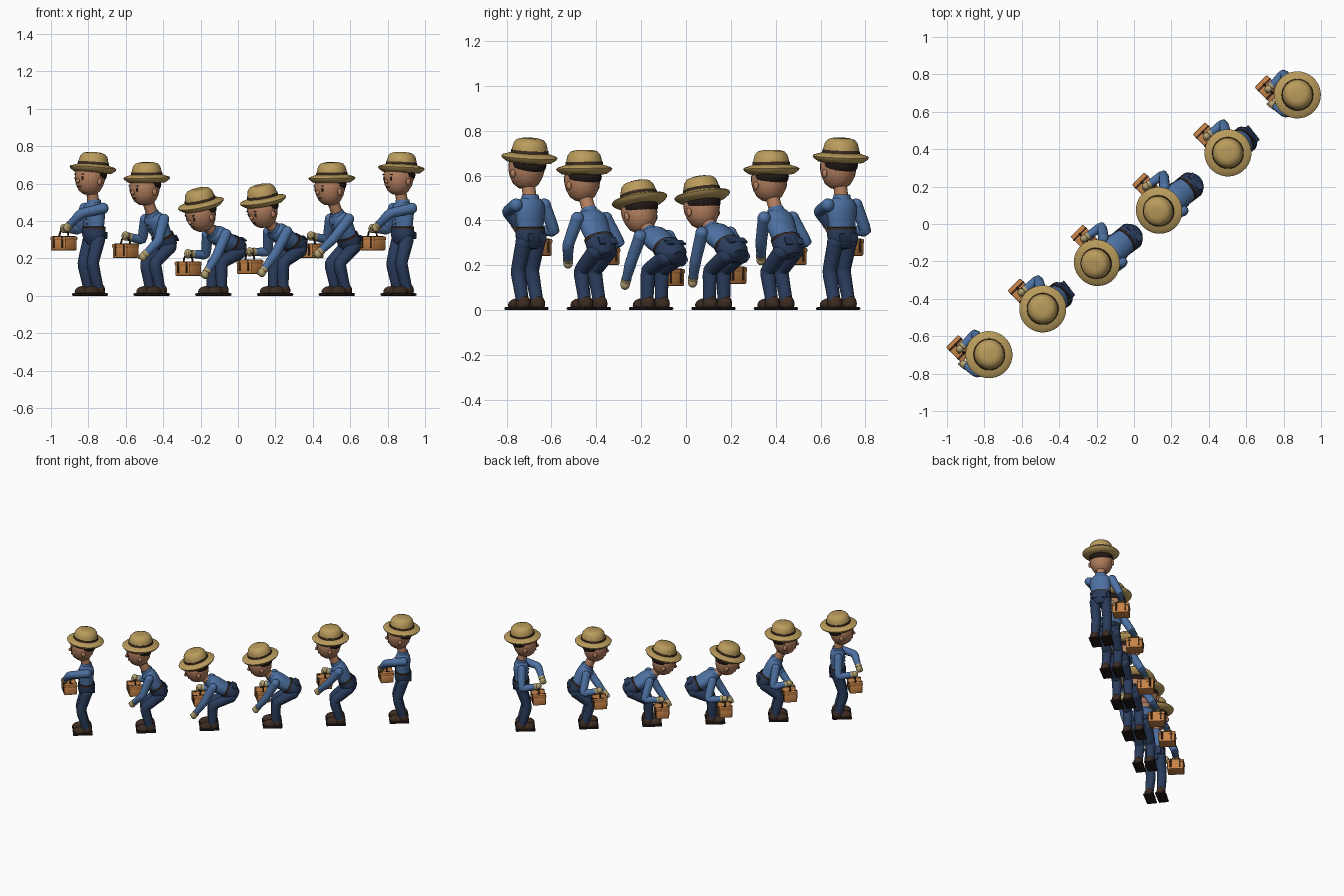
import bpy, bmesh, math
from mathutils import Vector, Matrix

if "Cube" in bpy.data.objects:
    bpy.data.objects.remove(bpy.data.objects["Cube"])

def material(name, rgb):
    m = bpy.data.materials.new(name)
    m.diffuse_color = (*[(c / 255) ** 2.2 for c in rgb], 1)
    m.use_nodes = True
    m.node_tree.nodes["Principled BSDF"].inputs["Base Color"].default_value = m.diffuse_color
    return m

SHIRT = material("shirt_blue", (78, 112, 160))
JEANS = material("denim_navy", (46, 62, 92))
SKIN = material("skin", (178, 126, 95))
STRAW = material("straw", (184, 154, 92))
DARK = material("dark_brown", (62, 47, 38))
BLACK = material("hair_black", (38, 30, 28))
GLOVE = material("glove", (176, 158, 112))
BAG = material("bag_leather", (198, 130, 72))

figure = Matrix()   # placement of the figure being built
number = 0

def P(u, v, z):
    """Forward, right and up, in the figure's own frame (it faces -y)."""
    return Vector((-v, -u, z))

def finish(bm, name, mat, M=Matrix()):
    bmesh.ops.recalc_face_normals(bm, faces=bm.faces[:])
    me = bpy.data.meshes.new(name)
    bm.to_mesh(me)
    bm.free()
    me.transform(M)
    me.materials.append(mat)
    for p in me.polygons:
        p.use_smooth = True
    me.set_sharp_from_angle(angle=math.radians(40))
    ob = bpy.data.objects.new(f"{name}_{number}", me)
    bpy.context.collection.objects.link(ob)
    ob.matrix_world = figure
    return ob

def ball(name, mat, loc, size, M=Matrix(), seg=20, floor=None):
    bm = bmesh.new()
    bmesh.ops.create_uvsphere(bm, u_segments=seg, v_segments=seg // 2 + 2, radius=1)
    bmesh.ops.transform(bm, verts=bm.verts, matrix=Matrix.Translation(loc) @ Matrix.Diagonal((*size, 1)))
    if floor is not None:
        for v in bm.verts:
            v.co.z = max(v.co.z, floor)
    return finish(bm, name, mat, M)

def box(name, mat, loc, size, bevel, M=Matrix()):
    bm = bmesh.new()
    bmesh.ops.create_cube(bm, size=1)
    bmesh.ops.transform(bm, verts=bm.verts, matrix=Matrix.Translation(loc) @ Matrix.Diagonal((*size, 1)))
    bmesh.ops.bevel(bm, geom=bm.edges[:], offset=bevel, segments=2, affect='EDGES', profile=0.5)
    return finish(bm, name, mat, M)

def bridge(bm, rings, cap):
    n = len(rings[0])
    for a, b in zip(rings, rings[1:]):
        for i in range(n):
            bm.faces.new((a[i], a[(i + 1) % n], b[(i + 1) % n], b[i]))
    if cap:
        bm.faces.new(rings[0])
        bm.faces.new(rings[-1])

def lathe(name, mat, profile, M, squash=1.0, closed=False, n=28):
    bm = bmesh.new()
    if closed:
        profile = profile + profile[:1]
    rings = [[bm.verts.new((r * math.cos(t), r * squash * math.sin(t), z))
              for t in [2 * math.pi * i / n for i in range(n)]] for r, z in profile]
    bridge(bm, rings, not closed)
    bmesh.ops.remove_doubles(bm, verts=bm.verts, dist=1e-6)
    return finish(bm, name, mat, M)

def tube(name, mat, pts, radii, M=Matrix(), n=14, ref=(1, 0, 0)):
    bm, rings, ref = bmesh.new(), [], Vector(ref)
    for i, p in enumerate(pts):
        t = (pts[min(i + 1, len(pts) - 1)] - pts[max(i - 1, 0)]).normalized()
        x = (ref - t * t.dot(ref)).normalized()
        y = t.cross(x)
        rings.append([bm.verts.new(p + radii[i] * (x * math.cos(a) + y * math.sin(a)))
                      for a in [2 * math.pi * k / n for k in range(n)]])
    bridge(bm, rings, True)
    return finish(bm, name, mat, M)

def joint(a, b, l1, l2, pole):
    """Middle joint of a two-part limb, bending toward the pole."""
    d = (b - a).length
    s = max(1, d * 1.004 / (l1 + l2))
    l1, l2 = l1 * s, l2 * s
    t = (b - a).normalized()
    along = (l1 * l1 - l2 * l2 + d * d) / (2 * d)
    side = (pole - t * t.dot(pole)).normalized()
    return a + t * along + side * math.sqrt(max(0, l1 * l1 - along * along))

def limb(name, mat, a, k, b, r):
    pts = [a, a.lerp(k, .5), a.lerp(k, .84), k.lerp((a + b) / 2, .06), k.lerp(b, .16), k.lerp(b, .55), b]
    tube(name, mat, pts, [r[0], (r[0] + r[1]) / 2, r[1], r[1], r[1], (r[1] + r[2]) / 2, r[2]])
    ball(name + "_top", mat, a, (r[0] * 1.03,) * 3, seg=14)

def build(hip, neck, head, tilt, left_hand, left_pole, bag):
    # torso, belt and pelvis
    lean = math.atan2(neck[0] - hip[0], neck[1] - hip[1])
    T = Matrix.Translation(P(hip[0], 0, hip[1])) @ Matrix.Rotation(lean, 4, 'X')
    lathe("shirt", SHIRT, [(.001, -.01), (.062, 0), (.066, .05), (.073, .11), (.071, .145),
                           (.055, .168), (.03, .182), (.001, .184)], T, .7)
    lathe("belt", DARK, [(.067, .03), (.072, .032), (.072, .044), (.067, .046)], T, .76, True)
    lathe("trouser_seat", JEANS, [(.001, -.055), (.04, -.05), (.064, -.025), (.071, .005), (.07, .034), (.001, .036)], T, .82)
    lathe("collar", SHIRT, [(.03, .166), (.043, .168), (.038, .19), (.03, .19)], T, .9, True)
    for i in range(4):
        ball("button", DARK, (0, -.049 - .002 * i, .06 + .026 * i), (.004, .004, .004), T, 8)
    for s in (-1, 1):
        box("back_pocket", JEANS, (s * .032, .051, -.002), (.036, .01, .036), .003, T)
    # legs and shoes
    for s, side in ((1, "right"), (-1, "left")):
        h, a = P(hip[0], s * .037, hip[1] - .025), P(-.02, s * .041, .045)
        limb(side + "_leg", JEANS, h, joint(h, a, .133, .133, P(1, 0, .2)), a, (.037, .033, .029))
        ball(side + "_shoe", DARK, P(.018, s * .041, .022), (.033, .05, .03), floor=.008)
        ball(side + "_shoe_heel", DARK, P(-.026, s * .041, .028), (.032, .036, .04), floor=.008)
        box(side + "_shoe_sole", BLACK, P(.002, s * .041, .007), (.07, .134, .014), .006)
    # neck and head
    H = Matrix.Translation(P(head[0], 0, head[1])) @ Matrix.Rotation(tilt, 4, 'X')
    tube("neck", SKIN, [T @ Vector((0, 0, .165)), H @ Vector((0, .012, -.04))], [.031, .031])
    lathe("face", SKIN, [(.001, -.082), (.03, -.078), (.055, -.06), (.071, -.03), (.079, .0), (.08, .03),
                         (.07, .06), (.04, .078), (.001, .084)], H, 1.03)
    ball("hair", BLACK, (0, .012, .03), (.081, .08, .055), H)
    ball("nose", SKIN, (0, -.08, -.012), (.011, .013, .012), H, 12)
    for s in (-1, 1):
        ball("ear", SKIN, (s * .08, .006, -.01), (.01, .014, .019), H, 12)
        ball("eye", BLACK, (s * .029, -.073, .004), (.008, .005, .012), H, 12)
        box("eyebrow", BLACK, (s * .03, -.075, .024), (.022, .007, .005), .002, H)
    ball("mouth", DARK, (0, -.069, -.042), (.016, .004, .003), H, 10)
    # straw hat with band
    B = H @ Matrix.Translation((0, .016, .065))
    lathe("straw_hat", STRAW, [(.001, -.02), (.07, -.028), (.1, -.024), (.121, -.009), (.126, 0), (.12, .006), (.1, .012),
                               (.083, .018), (.079, .04), (.073, .062), (.06, .077), (.035, .084), (.001, .082)], B, n=32)
    lathe("hat_band", DARK, [(.078, .015), (.085, .016), (.083, .03), (.077, .03)], B, closed=True, n=32)
    # arms and gloves
    grip = P(bag[0], bag[1], bag[2] + .08)
    for s, side, hand, pole in ((1, "right", grip, P(-.5, .5, -1)), (-1, "left", P(*left_hand), P(*left_pole))):
        sh = T @ Vector((-s * .08, 0, .143))
        k = joint(sh, hand, .128, .115, pole)
        w = hand + (k - hand).normalized() * .022
        limb(side + "_sleeve", SHIRT, sh, k, w, (.029, .026, .02))
        t = (hand - k).normalized()
        tube(side + "_glove_cuff", GLOVE, [w - t * .008, w + t * .008], [.023, .022])
        ball(side + "_glove", GLOVE, hand, (.021, .022, .025), seg=14)
        ball(side + "_thumb", GLOVE, hand + P(.014, -s * .013, -.002), (.008, .011, .012), seg=10)
    # bag with lid, straps, handle
    G = Matrix.Translation(P(*bag)) @ Matrix.Rotation(math.radians(7), 4, 'Z')
    box("bag_body", BAG, (0, 0, -.008), (.112, .088, .06), .006, G)
    box("bag_lid", BAG, (0, 0, .027), (.117, .093, .022), .006, G)
    for s in (-1, 1):
        box("bag_strap", DARK, (s * .032, 0, .008), (.011, .097, .063), .002, G)
    arch = [Vector((.034 * math.cos(a), 0, .034 + .045 * math.sin(a))) for a in [math.pi * i / 10 for i in range(11)]]
    tube("bag_handle", DARK, arch, [.005] * 11, G, 8, (0, 1, 0))

# hip (forward, up), neck, head, head tilt, left hand, left elbow direction, bag
across, back = (.5, -1, 1), (-.6, -1, .2)
POSES = [
    ((-.025, .325), (-.025, .505), (.003, .62), -.09, (.12, .045, .365), across, (.085, .12, .28)),
    ((-.09, .285), (.0, .44), (.05, .565), .02, (.095, -.045, .21), back, (.07, .14, .24)),
    ((-.145, .258), (.015, .348), (.085, .425), .27, (.108, -.065, .115), back, (.06, .145, .145)),
    ((-.138, .268), (.02, .365), (.085, .445), .22, (.115, -.03, .125), back, (.06, .145, .155)),
    ((-.085, .285), (.0, .44), (.05, .565), .02, (.122, .01, .225), back, (.07, .14, .24)),
    ((-.025, .325), (-.025, .505), (.003, .62), -.06, (.12, .045, .365), across, (.085, .12, .28)),
]
for i, pose in enumerate(POSES):
    number = i + 1
    figure = Matrix.Translation((-.79 + .33 * i, -.71 + .278 * i, 0)) @ Matrix.Rotation(math.radians(-52), 4, 'Z')
    build(*pose)
